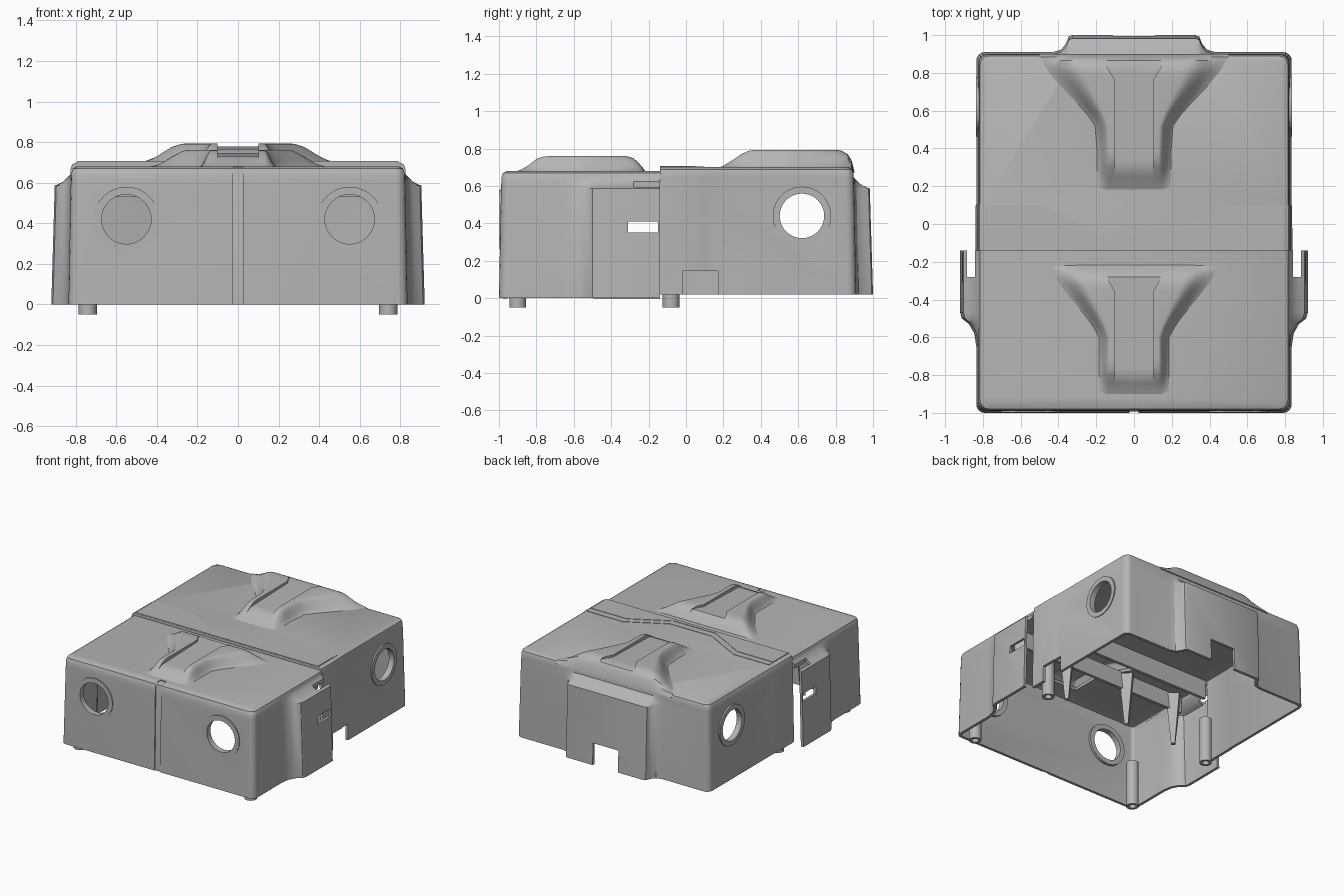
import bpy, bmesh, math
from mathutils import Matrix, Vector

cube = bpy.data.objects.get("Cube")
if cube:
    bpy.data.objects.remove(cube, do_unlink=True)

grey = bpy.data.materials.new("matte grey")
grey.use_nodes = True
colour = (0.46, 0.46, 0.46, 1)
grey.diffuse_color = colour
for node in grey.node_tree.nodes:
    if node.type == 'BSDF_PRINCIPLED':
        node.inputs["Base Color"].default_value = colour


def make(name, bm):
    mesh = bpy.data.meshes.new(name)
    bm.to_mesh(mesh)
    bm.free()
    mesh.materials.append(grey)
    obj = bpy.data.objects.new(name, mesh)
    bpy.context.collection.objects.link(obj)
    return obj


def select(obj):
    bpy.ops.object.select_all(action='DESELECT')
    obj.select_set(True)
    bpy.context.view_layer.objects.active = obj


def smooth(obj):
    select(obj)
    bpy.ops.object.shade_smooth_by_angle(angle=math.radians(32))


def solidify(obj, thickness):
    mod = obj.modifiers.new("shell", 'SOLIDIFY')
    mod.thickness = thickness
    mod.offset = -1
    select(obj)
    bpy.ops.object.modifier_apply(modifier=mod.name)


def cut(obj, cutters):
    for cutter in cutters:
        cutter.hide_render = True
        mod = obj.modifiers.new("cut", 'BOOLEAN')
        mod.operation = 'DIFFERENCE'
        mod.solver = 'EXACT'
        mod.object = cutter
        select(obj)
        bpy.ops.object.modifier_apply(modifier=mod.name)
        bpy.data.objects.remove(cutter, do_unlink=True)


def prism(name, pts, axis, a, b):
    """Polygon extruded from a to b along an axis."""
    place = {'x': lambda p, q: (a, p, q), 'y': lambda p, q: (p, a, q),
             'z': lambda p, q: (p, q, a)}[axis]
    bm = bmesh.new()
    face = bm.faces.new([bm.verts.new(place(p, q)) for p, q in pts])
    new = bmesh.ops.extrude_face_region(bm, geom=[face])["geom"]
    move = Vector([(b - a) * (axis == c) for c in 'xyz'])
    bmesh.ops.translate(bm, vec=move,
                        verts=[v for v in new if isinstance(v, bmesh.types.BMVert)])
    bmesh.ops.recalc_face_normals(bm, faces=bm.faces)
    return make(name, bm)


def box(name, x0, x1, y0, y1, z0, z1):
    return prism(name, [(x0, y0), (x1, y0), (x1, y1), (x0, y1)], 'z', z0, z1)


def facing(pos, direction):
    turn = Vector(direction).to_track_quat('Z', 'Y').to_matrix().to_4x4()
    return Matrix.Translation(pos) @ turn


def rod(name, pos, direction, r1, r2, depth, sides=48):
    bm = bmesh.new()
    bmesh.ops.create_cone(bm, cap_ends=True, segments=sides, radius1=r1, radius2=r2,
                          depth=depth, matrix=facing(pos, direction))
    return make(name, bm)


def tube(name, pos, direction, r_in, r_out, depth, sides=48):
    """Ring whose outer face lies at pos, reaching back by depth."""
    bm = bmesh.new()
    profile = [(r_in, -depth), (r_out, -depth), (r_out, 0), (r_in, 0)]
    rows = [[bm.verts.new((r * math.cos(t), r * math.sin(t), h)) for r, h in profile]
            for t in (math.tau * i / sides for i in range(sides))]
    for i in range(sides):
        for j in range(4):
            k = (j + 1) % 4
            bm.faces.new((rows[i - 1][j], rows[i][j], rows[i][k], rows[i - 1][k]))
    bmesh.ops.recalc_face_normals(bm, faces=bm.faces)
    bmesh.ops.transform(bm, matrix=facing(pos, direction), verts=bm.verts)
    smooth(make(name, bm))


def corner(x, y, sy, r=0.045):
    """Rounded plan corner, from the side wall to the end wall."""
    return [(x - r + r * math.cos(t), y - sy * r + sy * r * math.sin(t))
            for t in (math.pi / 8 * i for i in range(5))]


# Plan outlines of the +x half; e is the wall inset and k the bulge amount
def front_outline(e, k):
    x, d = 0.835 - e, 0.085 * k
    bulge = [(d, -0.14), (d, -0.47), (d * .9, -0.5), (d * .45, -0.53),
             (d * .12, -0.58), (0, -0.65)]
    return [(x + dx, y) for dx, y in bulge] + corner(x, -1 + e, -1)


def back_outline(e, k):
    x, y, d = 0.835 - e, 0.91 - e, 0.09 * k
    side = [(x + .004, -0.14), (x + .004, 0.095), (x, 0.105)]
    bulge = [(0.43, 0), (0.385, d * .15), (0.36, d * .5), (0.345, d * .92), (0.325, d)]
    return side + corner(x, y, 1) + [(bx, y + dy) for bx, dy in bulge]


def shell(name, outline, base, top, reverse):
    levels = [(base, 0, 1), (0.585, .011, .93), (0.605, .012, .45), (0.645, .013, 0),
              (top - .032, .014, 0), (top - .011, .021, 0), (top, .042, 0)]
    bm = bmesh.new()
    loops = []
    for z, e, k in levels:
        half = outline(e, k)
        pts = half + [(-x, y) for x, y in reversed(half)]
        if reverse:
            pts.reverse()
        loops.append([bm.verts.new((x, y, z)) for x, y in pts])
    for low, high in zip(loops, loops[1:]):
        for i in range(len(low) - 1):
            bm.faces.new((low[i], high[i], high[i + 1], low[i + 1]))
    bm.faces.new(list(reversed(loops[-1])))
    obj = make(name, bm)
    solidify(obj, 0.022)
    return obj


def clamp(t):
    return max(0, min(1, t))


def hump(name, top, height, rows, flare, widths, notch):
    """Flared raised grip with a recessed central channel."""
    bm = bmesh.new()
    grid = []
    for y, ramp in rows:
        t = clamp((y - flare[0]) / (flare[1] - flare[0]))
        t = 0.6 * t + 0.4 * t * t * (3 - 2 * t)
        base = widths[0] + (widths[1] - widths[0]) * t
        flat = 0.13 + 0.15 * t
        g = 0.10 + 0.042 * clamp((y - notch) / 0.07)
        along = (y - rows[0][0]) / (rows[-1][0] - rows[0][0])
        floor = top + height - 0.032 + 0.02 * along
        crest = top + height * ramp
        half = [(0, min(crest, floor)), (g, min(crest, floor)), (g, crest)]
        for i in range(9):
            s = i / 8
            fall = 0.5 + 0.5 * math.cos(math.pi * s)
            z = top + height * ramp * fall if ramp > 0 else crest
            half.append((max(g + .002, flat) + (base - flat) * s, z - .004 * (i == 8)))
        full = [(-x, z) for x, z in reversed(half[1:])] + half
        grid.append([bm.verts.new((x, y, z)) for x, z in full])
    for a, b in zip(grid, grid[1:]):
        for i in range(len(a) - 1):
            bm.faces.new((a[i], a[i + 1], b[i + 1], b[i]))
    bmesh.ops.remove_doubles(bm, verts=bm.verts, dist=0.0005)
    obj = make(name, bm)
    solidify(obj, 0.018)
    smooth(obj)


def hollow(y0, y1, y2, wide, top):
    """Opening in the roof beneath a grip."""
    right = [(0.14, y0), (0.14, y1), (wide, y2)]
    return prism("hollow_cutter", right + [(-x, y) for x, y in reversed(right)],
                 'z', top - 0.08, top + 0.05)


# Front half of the housing
front = shell("front_housing", front_outline, 0, 0.68, False)
groove = [(-1.05, -.05), (-.993, -.05), (-.979, .674), (-.92, .674), (-.92, .75), (-1.05, .75)]
cutters = [hollow(-0.82, -0.55, -0.28, 0.3, 0.68),
           prism("groove_cutter", groove, 'x', -0.025, 0.025),
           box("window_cutter", -1, 1, -0.31, -0.15, 0.35, 0.41)]
for s in (-1, 1):
    cutters.append(rod("hole_cutter", (s * .55, -1, .42), (0, 1, 0), .128, .128, 0.2))
    cutters.append(box("pocket_cutter", *sorted((s * .842, s * .884)), -.28, -.1, -.1, .75))
cut(front, cutters)
smooth(front)

# Back half of the housing
back = shell("back_housing", back_outline, 0.02, 0.70, True)
cut(back, [hollow(0.27, 0.55, 0.84, 0.32, 0.70),
           rod("hole_cutter", (0, .62, .44), (1, 0, 0), .123, .123, 2.2),
           box("back_notch_cutter", -.11, .11, .94, 1.1, -.1, .19),
           box("side_notch_cutter", .7, 1, -.02, .17, -.1, .145)])
smooth(back)

# Raised grips
hump("front_grip", 0.68, 0.08,
     [(-.91, -.05), (-.88, .1), (-.84, .4), (-.8, .8), (-.76, .97), (-.72, 1), (-.6, 1),
      (-.55, 1), (-.5, 1), (-.45, 1), (-.4, 1), (-.36, 1), (-.32, 1), (-.28, .85),
      (-.25, .5), (-.23, .2), (-.215, -.05)], (-.6, -.24), (.19, .45), -.36)
hump("back_grip", 0.70, 0.093,
     [(.17, -.05), (.2, .08), (.25, .42), (.3, .78), (.34, .96), (.38, 1), (.52, 1),
      (.58, 1), (.64, 1), (.7, 1), (.76, 1), (.8, 1), (.83, .96), (.865, .75),
      (.885, .4), (.9, -.25)], (.5, .86), (.2, .5), .76)

# Stepped lip where the back half overlaps the front
for name, shift, z in (("lower_lip", 0, .703), ("upper_lip", -.05, .706)):
    edge = [(.79, .1 + shift), (.48, .1 + shift), (.18, -.062 + shift)]
    prism(name, [(-.79, -.139), (.79, -.139)] + edge
          + [(-x, y) for x, y in reversed(edge)], 'z', .695, z)

# Rings around the openings, inner posts and hooks
for s, side in ((-1, "right"), (1, "left")):
    tube(side + "_front_ring", (s * .55, -.998, .42), (0, -1, 0), .122, .16, .045)
    tube(side + "_side_ring", (s * .836, .62, .44), (s, 0, 0), .119, .156, .045)
    for y in (-.9, -.08):
        tube(side + "_post", (s * .74, y, .31), (0, 0, -1), .025, .045, -.36, 24)
    for x in (.28, .72):
        rod(side + "_hook", (s * x, -.42, .45), (0, 0, -1), .07, .02, .4, 4)

# Cross beams under the roof
for y in (-.42, -.15):
    box("cross_beam", -.79, .79, y - .012, y + .012, .53, .665)
